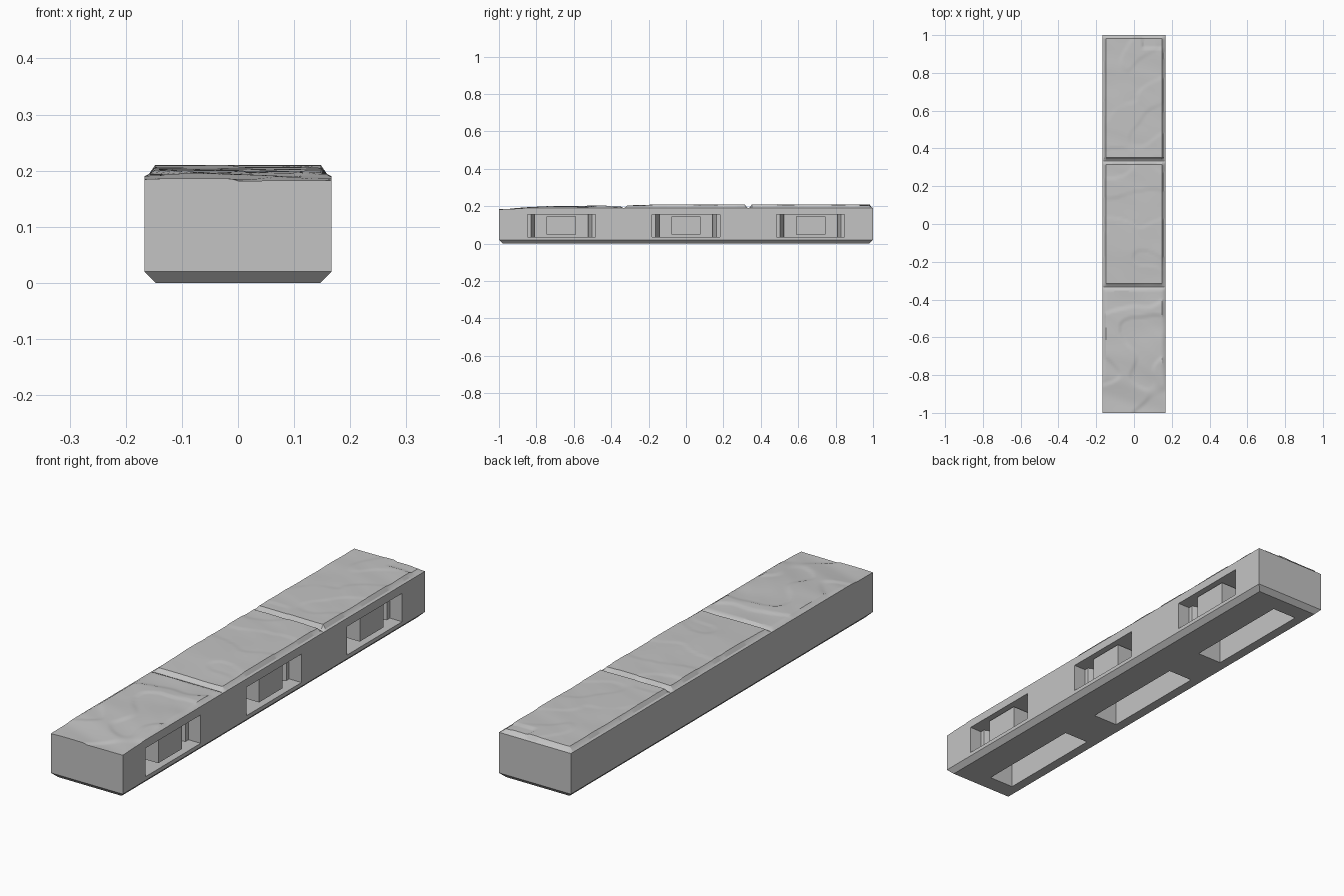
import bpy, bmesh
from mathutils import Vector, noise

HALF_W, TILE = 1 / 6, 2 / 3
CENTRES = (-TILE, 0, TILE)

if "Cube" in bpy.data.objects:
    bpy.data.objects.remove(bpy.data.objects["Cube"])

stone = bpy.data.materials.new("stone_grey")
stone.use_nodes = True
grey = (0.55, 0.55, 0.55, 1)
stone.diffuse_color = grey
stone.node_tree.nodes["Principled BSDF"].inputs["Base Color"].default_value = grey


def make_object(name, bm):
    bmesh.ops.recalc_face_normals(bm, faces=bm.faces)
    mesh = bpy.data.meshes.new(name)
    bm.to_mesh(mesh)
    bm.free()
    mesh.materials.append(stone)
    ob = bpy.data.objects.new(name, mesh)
    bpy.context.collection.objects.link(ob)
    return ob


def prism(bm, outline, z0, z1):
    """Extrude an xy outline between two heights."""
    face = bm.faces.new([bm.verts.new((x, y, z0)) for x, y in outline])
    moved = bmesh.ops.extrude_face_region(bm, geom=[face])["geom"]
    for v in moved:
        if isinstance(v, bmesh.types.BMVert):
            v.co.z = z1


def rect(x0, x1, y0, y1):
    return [(x0, y0), (x1, y0), (x1, y1), (x0, y1)]


def steps(half, count):
    """Grid positions with tight rows along the slab's rim."""
    inner = half - 0.019
    mid = [-inner + 2 * inner * i / count for i in range(count + 1)]
    return [-half, -half + 0.008] + mid + [half - 0.008, half]


def smooth(a, b, t):
    t = max(0, min(1, (t - a) / (b - a)))
    return t * t * (3 - 2 * t)


def height(x, y):
    """Worn slab tops, limited by a raised rim profile around each slab."""
    tile = min(range(3), key=lambda i: abs(y - CENTRES[i]))
    v = y - CENTRES[tile]
    rim = min(HALF_W - abs(x), TILE / 2 - abs(v))
    rim_z = 0.19 + 0.004 * smooth(0, 0.008, rim) + 0.016 * smooth(0.008, 0.019, rim)
    wave = noise.noise(Vector((x * 7 + 3, y * 11 + x * 4, tile)))
    ledge = noise.noise(Vector((x * 5, y * 6, tile + 5)))
    if tile == 0:
        top = 0.183 + 0.015 * smooth(-1, -0.65, y)
        top += 0.003 * wave + 0.004 * smooth(0, 0.08, ledge)
        top += 0.012 * (x - 0.1) * smooth(-0.75, -1, y)
        top = min(top, 0.203)
    else:
        top = 0.208 + 0.0022 * wave + 0.002 * smooth(0, 0.06, ledge)
        if tile == 1:
            top -= 0.006 * smooth(-0.1, -0.33, y)
        elif x > 0.04 and y > 0.93:
            top -= 0.005
    return min(top, rim_z, 0.21)


# Body: worn top grid, straight walls, chamfered foot
bm = bmesh.new()
xs = steps(HALF_W, 30)
ys = []
for c in CENTRES:
    row = [c + s for s in steps(TILE / 2, 56)]
    ys += row[1:] if ys else row
grid = [[bm.verts.new((x, y, height(x, y))) for x in xs] for y in ys]
for a, b in zip(grid, grid[1:]):
    for i in range(len(xs) - 1):
        bm.faces.new((a[i], a[i + 1], b[i + 1], b[i]))
rim = [e for e in bm.edges if e.is_boundary]
lower_faces = []
for z, sx, sy in ((0.02, 1, 1), (0, 0.88, 0.98)):
    geom = bmesh.ops.extrude_edge_only(bm, edges=rim)["geom"]
    lower_faces += [g for g in geom if isinstance(g, bmesh.types.BMFace)]
    for g in geom:
        if isinstance(g, bmesh.types.BMVert):
            g.co = (g.co.x * sx, g.co.y * sy, z)
    rim = [e for e in bm.edges if e.is_boundary]
lower_faces += bmesh.ops.edgeloop_fill(bm, edges=rim)["faces"]
# Merge the flat wall strips
edges = list({e for f in lower_faces for e in f.edges})
bmesh.ops.dissolve_limit(bm, angle_limit=0.02, edges=edges,
                         verts=list({v for f in lower_faces for v in f.verts
                                     if v.co.z < 0.021}))
body = make_object("stone_floor_body", bm)

# Cutters: side clip slots that narrow inward, and pockets in the underside
bm = bmesh.new()
slot_half = [(0.2, 0.182), (0.11, 0.182), (0.11, 0.163), (0.06, 0.143), (0.045, 0.143)]
for c in CENTRES:
    outline = [(x, c + y) for x, y in slot_half]
    outline += [(x, c - y) for x, y in reversed(slot_half)]
    prism(bm, outline, 0.036, 0.155)
    prism(bm, rect(-0.105, 0.01, c - 0.24, c + 0.24), -0.05, 0.15)
cutter = make_object("slot_cutter", bm)
cutter.hide_render = True

cut = body.modifiers.new("slots", "BOOLEAN")
cut.operation = "DIFFERENCE"
cut.solver = "EXACT"
cut.object = cutter
bpy.ops.object.select_all(action="DESELECT")
bpy.context.view_layer.objects.active = body
body.select_set(True)
bpy.ops.object.modifier_apply(modifier=cut.name)
bpy.data.objects.remove(cutter)
bpy.ops.object.shade_smooth_by_angle(angle=0.45)

# Clip posts standing in the slots
for c, place in zip(CENTRES, ("front", "middle", "back")):
    bm = bmesh.new()
    prism(bm, rect(0.04, 0.152, c - 0.078, c + 0.078), 0.048, 0.144)
    make_object(place + "_clip_post", bm)
